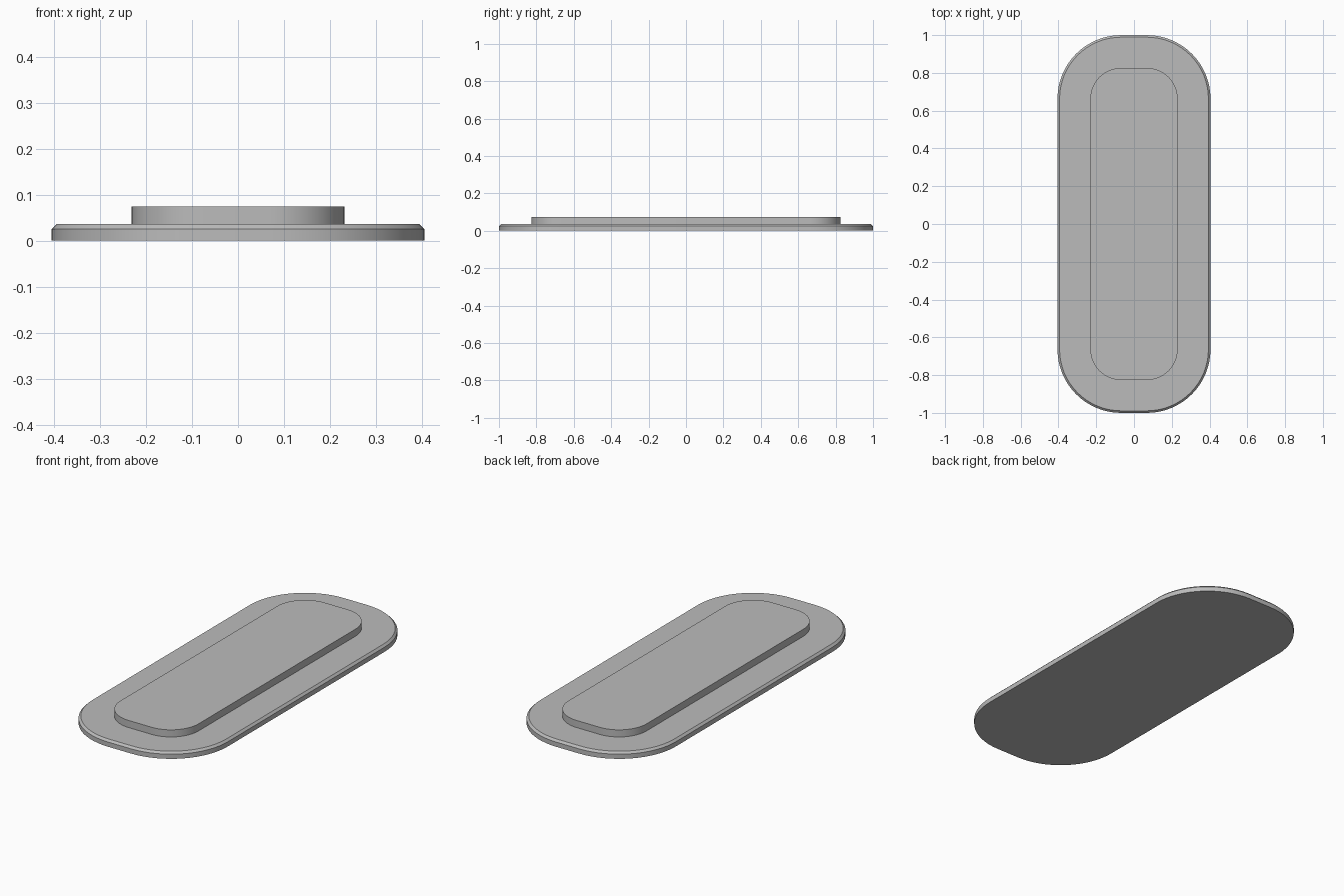
import bpy
import bmesh
from math import cos, sin, pi, radians

default = bpy.data.objects.get("Cube")
if default:
    bpy.data.objects.remove(default, do_unlink=True)

grey = bpy.data.materials.new("plain_grey")
grey.use_nodes = True
colour = (0.5, 0.5, 0.5, 1)
grey.diffuse_color = colour
grey.node_tree.nodes["Principled BSDF"].inputs["Base Color"].default_value = colour

CENTRE_X, CENTRE_Y = 0.068, 0.663   # corner arc centres shared by both plates
STEPS = 16


def outline(radius):
    """Rounded rectangle, counter-clockwise."""
    points = []
    for corner, (sx, sy) in enumerate([(1, 1), (-1, 1), (-1, -1), (1, -1)]):
        for i in range(STEPS + 1):
            a = (corner + i / STEPS) * pi / 2
            points.append((sx * CENTRE_X + radius * cos(a),
                           sy * CENTRE_Y + radius * sin(a)))
    return points


def plate(name, levels):
    """Stack rounded outlines given as (radius, height) and cap both ends."""
    bm = bmesh.new()
    rings = [[bm.verts.new((x, y, z)) for x, y in outline(r)] for r, z in levels]
    for low, high in zip(rings, rings[1:]):
        for i in range(len(low)):
            j = (i + 1) % len(low)
            bm.faces.new((low[i], low[j], high[j], high[i]))
    bm.faces.new(rings[0][::-1])
    bm.faces.new(rings[-1])
    mesh = bpy.data.meshes.new(name)
    bm.to_mesh(mesh)
    bm.free()
    mesh.materials.append(grey)
    obj = bpy.data.objects.new(name, mesh)
    bpy.context.collection.objects.link(obj)
    bpy.ops.object.select_all(action='DESELECT')
    obj.select_set(True)
    bpy.context.view_layer.objects.active = obj
    bpy.ops.object.shade_smooth_by_angle(angle=radians(30))
    return obj


# Wide base plate with a chamfered upper rim
plate("base_plate", [(0.337, 0), (0.337, 0.025), (0.326, 0.036)])

# Raised pad with straight walls
plate("raised_pad", [(0.163, 0.036), (0.163, 0.074)])
